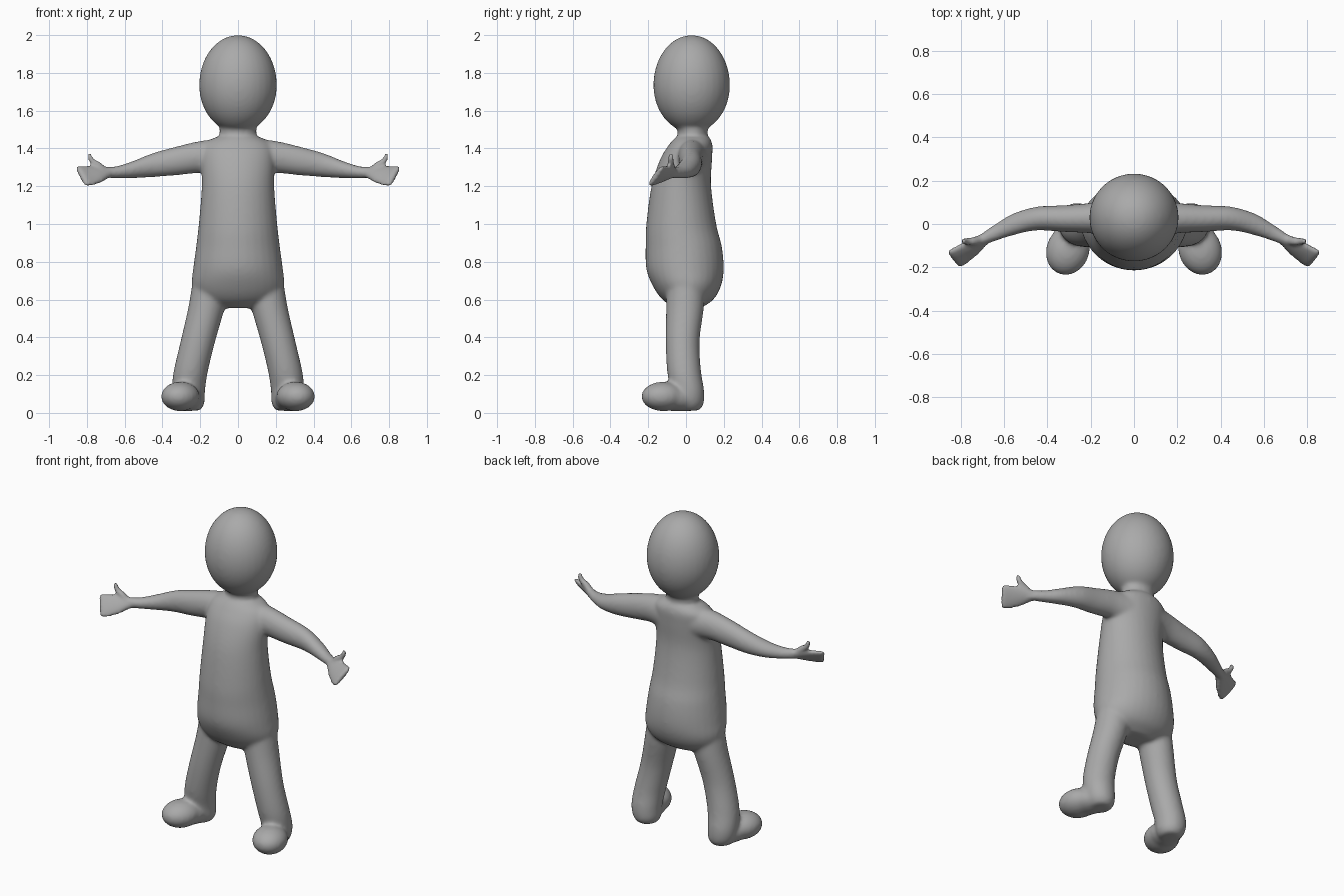
import bpy, bmesh, math
from mathutils import Vector

cube = bpy.data.objects.get("Cube")
if cube:
    bpy.data.objects.remove(cube)

skin = bpy.data.materials.new("plain_grey")
skin.use_nodes = True
grey = (0.4, 0.4, 0.4, 1)
skin.diffuse_color = grey
skin.node_tree.nodes["Principled BSDF"].inputs["Base Color"].default_value = grey

bm = bmesh.new()


def catmull(a, b, c, d, t):
    return [0.5 * (2 * q + (r - p) * t + (2 * p - 5 * q + 4 * r - s) * t * t
                   + (3 * q - p - 3 * r + s) * t ** 3) for p, q, r, s in zip(a, b, c, d)]


def loft(rings, u, v, side=1, steps=5, n=32):
    """Closed smooth tube through rings (x, y, z, radius along u, radius along v)."""
    u, v = Vector(u).normalized(), Vector(v).normalized()
    padded = [rings[0], *rings, rings[-1]]
    path = [catmull(*padded[i:i + 4], k / steps)
            for i in range(len(rings) - 1) for k in range(steps)] + [rings[-1]]
    loops = []
    for x, y, z, ru, rv in path:
        loop = []
        for k in range(n):
            a = math.tau * k / n
            p = Vector((x, y, z)) + u * ru * math.cos(a) + v * rv * math.sin(a)
            loop.append(bm.verts.new((p.x * side, p.y, p.z)))
        loops.append(loop)
    faces = [bm.faces.new((a[k], a[(k + 1) % n], b[(k + 1) % n], b[k]))
             for a, b in zip(loops, loops[1:]) for k in range(n)]
    faces += [bm.faces.new(loops[0][::-1]), bm.faces.new(loops[-1])]
    bmesh.ops.recalc_face_normals(bm, faces=faces)


def ball(center, scale, side=1, turn=0):
    """Ellipsoid, optionally turned about z."""
    verts = bmesh.ops.create_uvsphere(bm, u_segments=40, v_segments=24, radius=1)["verts"]
    c, s = math.cos(turn), math.sin(turn)
    for vert in verts:
        x, y, z = (a * b for a, b in zip(vert.co, scale))
        vert.co = ((center[0] + c * x - s * y) * side, center[1] + s * x + c * y, center[2] + z)
    bmesh.ops.recalc_face_normals(bm, faces=list({f for w in verts for f in w.link_faces}))


X, Y, Z = (1, 0, 0), (0, 1, 0), (0, 0, 1)

# Torso with belly and seat
loft([(0, 0.01, 0.555, 0.12, 0.07), (0, 0.01, 0.60, 0.21, 0.135), (0, 0.005, 0.67, 0.245, 0.18),
      (0, -0.005, 0.76, 0.238, 0.205), (0, -0.012, 0.88, 0.222, 0.202), (0, -0.025, 1.0, 0.208, 0.185),
      (0, -0.025, 1.2, 0.192, 0.158), (0, 0, 1.34, 0.195, 0.138), (0, 0.025, 1.42, 0.18, 0.115),
      (0, 0.035, 1.46, 0.12, 0.09)], X, Y)

# Neck and egg-shaped head
loft([(0, 0.035, 1.38, 0.11, 0.085), (0, 0.035, 1.48, 0.098, 0.078), (0, 0.035, 1.56, 0.10, 0.09)], X, Y)
head = []
for i in range(17):
    a = math.pi * (0.01 + 0.98 * i / 16)
    h = -math.cos(a)
    r = 0.206 * math.sin(a)
    head.append((0, 0.03, 1.735 + h * (0.265 if h > 0 else 0.25), r, r * 0.985))
loft(head, X, Y, steps=2)

for side in (1, -1):
    # Leg
    loft([(0.14, 0, 0.70, 0.10, 0.10), (0.166, -0.005, 0.56, 0.097, 0.10),
          (0.212, -0.018, 0.38, 0.092, 0.09), (0.25, -0.01, 0.22, 0.091, 0.09),
          (0.262, 0.008, 0.12, 0.088, 0.088), (0.258, 0.012, 0.05, 0.08, 0.082),
          (0.255, 0.01, 0.012, 0.055, 0.06)], X, Y, side)
    # Foot
    ball((0.305, -0.12, 0.087), (0.1, 0.118, 0.078), side, 0.35)
    loft([(0.26, 0.02, 0.07, 0.07, 0.06), (0.28, -0.05, 0.078, 0.088, 0.07),
          (0.30, -0.11, 0.085, 0.09, 0.07)], (0.9, 0.35, 0), Z, side)
    # Arm
    loft([(0.10, 0.035, 1.355, 0.085, 0.095), (0.20, 0.028, 1.355, 0.07, 0.085),
          (0.32, 0.025, 1.335, 0.062, 0.077), (0.45, 0.025, 1.312, 0.055, 0.064),
          (0.56, -0.003, 1.287, 0.05, 0.045), (0.64, -0.04, 1.274, 0.038, 0.032),
          (0.69, -0.066, 1.273, 0.03, 0.029), (0.72, -0.085, 1.272, 0.024, 0.03)], Y, Z, side)
    # Flat open hand
    loft([(0.665, -0.054, 1.274, 0.024, 0.024), (0.70, -0.076, 1.271, 0.036, 0.024),
          (0.745, -0.108, 1.264, 0.056, 0.022), (0.79, -0.138, 1.257, 0.066, 0.019),
          (0.822, -0.158, 1.254, 0.07, 0.017), (0.834, -0.166, 1.252, 0.058, 0.009)],
         (0.055, 0.07, 0.1), (-0.45, -0.6, 0.66), side)
    # Thumb
    loft([(0.715, -0.075, 1.285, 0.022, 0.022), (0.745, -0.08, 1.315, 0.019, 0.019),
          (0.772, -0.08, 1.333, 0.015, 0.016), (0.784, -0.08, 1.355, 0.013, 0.014),
          (0.788, -0.08, 1.375, 0.008, 0.009)], (1, 0, -0.8), Y, side)

mesh = bpy.data.meshes.new("body")
bm.to_mesh(mesh)
bm.free()
body = bpy.data.objects.new("body", mesh)
bpy.context.collection.objects.link(body)
bpy.context.view_layer.objects.active = body
body.select_set(True)

# Fuse the parts into one skin
remesh = body.modifiers.new("fuse", "REMESH")
remesh.mode = "VOXEL"
remesh.voxel_size = 0.01
bpy.ops.object.modifier_apply(modifier="fuse")

# Blend the joints strongly, the hands only lightly
group = body.vertex_groups.new(name="blend")
for vert in body.data.vertices:
    reach = min(max((abs(vert.co.x) - 0.5) / 0.15, 0), 1)
    group.add([vert.index], 1 - 0.9 * reach, "REPLACE")
smooth = body.modifiers.new("blend", "SMOOTH")
smooth.factor = 0.5
smooth.iterations = 14
smooth.vertex_group = "blend"
bpy.ops.object.modifier_apply(modifier="blend")

body.data.materials.clear()
body.data.materials.append(skin)
bpy.ops.object.shade_smooth()
